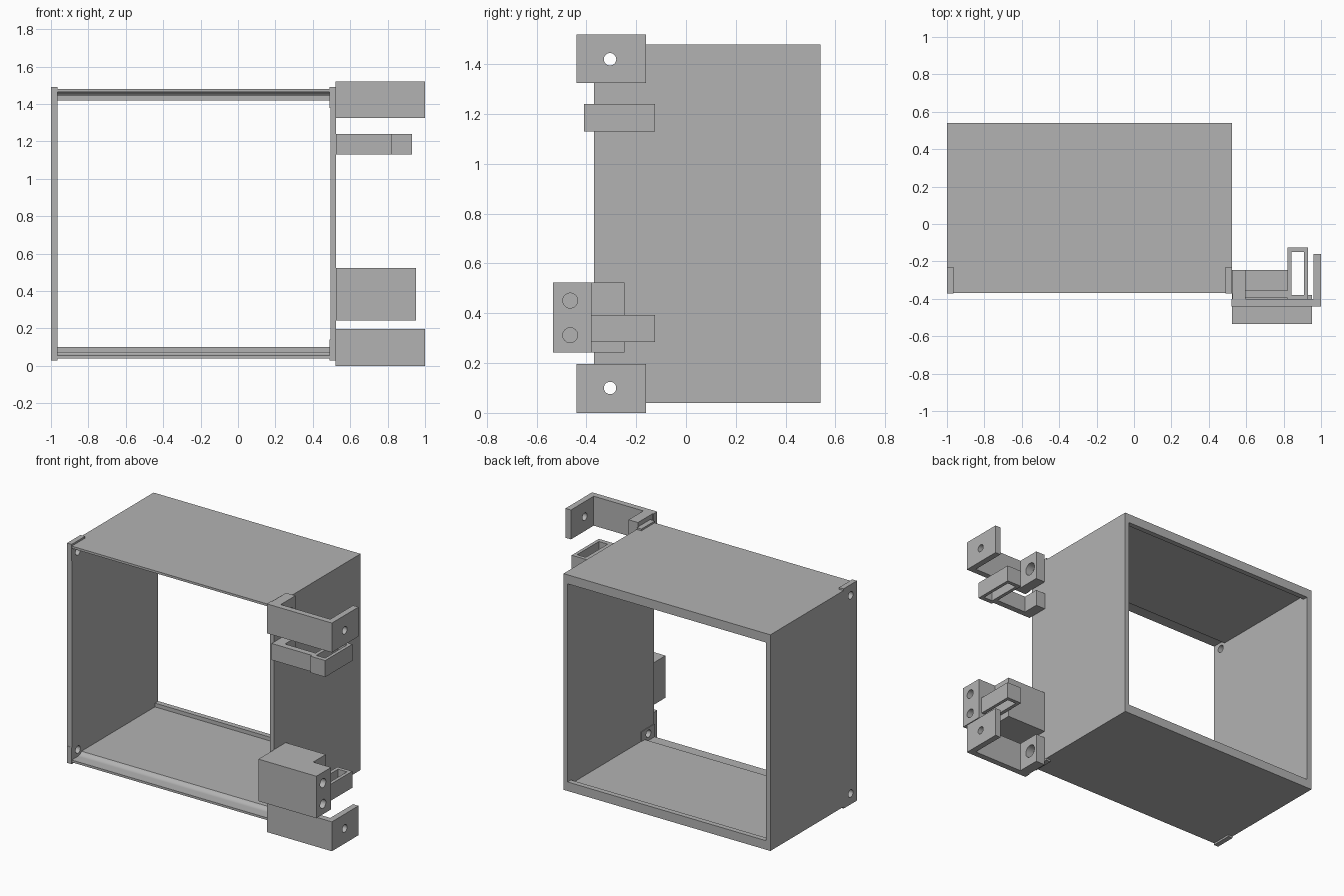
import bpy, bmesh, math
from mathutils import Vector

if "Cube" in bpy.data.objects:
    bpy.data.objects.remove(bpy.data.objects["Cube"])

grey = bpy.data.materials.new("plain_grey")
grey.use_nodes = True
grey.diffuse_color = (0.45, 0.45, 0.45, 1)
grey.node_tree.nodes["Principled BSDF"].inputs["Base Color"].default_value = grey.diffuse_color


def prism(name, points, axis, low, high):
    """Extrude a closed outline along x (points are y,z) or z (points are x,y)."""
    bm = bmesh.new()
    place = (lambda a, b: (low, a, b)) if axis == "x" else (lambda a, b: (a, b, low))
    face = bm.faces.new([bm.verts.new(place(a, b)) for a, b in points])
    push = Vector((high - low, 0, 0)) if axis == "x" else Vector((0, 0, high - low))
    out = bmesh.ops.extrude_face_region(bm, geom=[face])
    bmesh.ops.translate(bm, vec=push, verts=[v for v in out["geom"] if isinstance(v, bmesh.types.BMVert)])
    bmesh.ops.recalc_face_normals(bm, faces=bm.faces)
    mesh = bpy.data.meshes.new(name)
    bm.to_mesh(mesh)
    bm.free()
    mesh.materials.append(grey)
    obj = bpy.data.objects.new(name, mesh)
    bpy.context.collection.objects.link(obj)
    return obj


def box(name, x0, x1, y0, y1, z0, z1):
    return prism(name, [(x0, y0), (x1, y0), (x1, y1), (x0, y1)], "z", z0, z1)


def pin(y, z, radius, x0, x1):
    """Round cutter along x."""
    ring = [(y + radius * math.cos(math.tau * i / 24), z + radius * math.sin(math.tau * i / 24))
            for i in range(24)]
    return prism("hole_cutter", ring, "x", x0, x1)


def combine(obj, other, operation):
    mod = obj.modifiers.new("cut", "BOOLEAN")
    mod.operation, mod.solver, mod.object = operation, "EXACT", other
    bpy.context.view_layer.objects.active = obj
    bpy.ops.object.modifier_apply(modifier=mod.name)
    bpy.data.objects.remove(other)


def smooth(obj):
    bpy.ops.object.select_all(action="DESELECT")
    obj.select_set(True)
    bpy.context.view_layer.objects.active = obj
    bpy.ops.object.shade_smooth_by_angle(angle=math.radians(30))


MID = 0.76                        # height of the mirror plane
HINGE_Y, HINGE_Z = -0.305, 0.10   # pivot hole centre
LEFT, RIGHT = -1.0, 0.525
FRONT, BACK = -0.37, 0.54


def flip(z, top):
    return 2 * MID - z if top else z


def span(z0, z1, top):
    return sorted((flip(z0, top), flip(z1, top)))


for top in (False, True):
    tag = "top" if top else "bottom"
    # Panel with a front groove around the pivot and a raised rear lip
    arc = [(HINGE_Y + 0.045 * math.sin(a), HINGE_Z - 0.045 * math.cos(a))
           for a in (math.radians(56 * i / 8) for i in range(9))]
    outline = [(BACK, 0.04), (FRONT, 0.04), (FRONT, 0.055)] + arc
    outline += [(BACK - 0.035, 0.075), (BACK - 0.035, 0.10), (BACK, 0.10)]
    panel = prism(tag + "_panel", [(y, flip(z, top)) for y, z in outline], "x", LEFT + 0.034, RIGHT - 0.031)
    smooth(panel)

# Side walls with pivot tabs and holes
for name, x0, x1, tab in (("right_wall", LEFT, LEFT + 0.034, LEFT),
                          ("left_wall", RIGHT - 0.031, RIGHT, 0.49)):
    wall = box(name, x0, x1, FRONT, BACK, 0.04, 1.48)
    for top in (False, True):
        combine(wall, box("tab", tab, tab + 0.034, FRONT - 0.001, -0.23, *span(0.028, 0.14, top)), "UNION")
        combine(wall, pin(HINGE_Y, flip(HINGE_Z, top), 0.025, x0 - 0.1, x1 + 0.1), "DIFFERENCE")
    smooth(wall)

# Hinge brackets: wall pad, front plate and drilled arm
for top in (False, True):
    outline = [(0.52, -0.44), (1.0, -0.44), (1.0, -0.16), (0.96, -0.16),
               (0.96, -0.40), (0.595, -0.40), (0.595, -0.245), (0.526, -0.245), (0.526, -0.40), (0.52, -0.40)]
    bracket = prism(("top" if top else "bottom") + "_hinge_bracket", outline, "z", *span(0, 0.196, top))
    z = flip(HINGE_Z, top)
    combine(bracket, pin(HINGE_Y, z, 0.025, 0.9, 1.1), "DIFFERENCE")
    combine(bracket, pin(HINGE_Y, z, 0.042, 0.54, 0.65), "DIFFERENCE")
    combine(bracket, pin(HINGE_Y, z, 0.025, 0.45, 0.65), "DIFFERENCE")
    smooth(bracket)

# Upper latch: wall pad, thin bar and slotted loop
outline = [(0.525, -0.395), (0.82, -0.395), (0.82, -0.41), (0.93, -0.41), (0.93, -0.125), (0.82, -0.125),
           (0.82, -0.355), (0.595, -0.355), (0.595, -0.245), (0.525, -0.245)]
upper_latch = prism("upper_latch", outline, "z", 1.13, 1.24)
combine(upper_latch, box("slot", 0.843, 0.908, -0.38, -0.15, 1.0, 1.3), "DIFFERENCE")

# Lower latch block with two blind holes
outline = [(0.525, -0.535), (0.952, -0.535), (0.952, -0.38), (0.82, -0.38), (0.82, -0.247), (0.525, -0.247)]
lower_block = prism("lower_latch_block", outline, "z", 0.243, 0.523)
for z in (0.312, 0.451):
    combine(lower_block, pin(-0.465, z, 0.03, 0.72, 1.1), "DIFFERENCE")
smooth(lower_block)

# Lower slotted loop behind the block
lower_loop = box("lower_latch_loop", 0.82, 0.93, -0.41, -0.125, 0.284, 0.394)
combine(lower_loop, box("slot", 0.843, 0.908, -0.38, -0.15, 0.2, 0.5), "DIFFERENCE")
